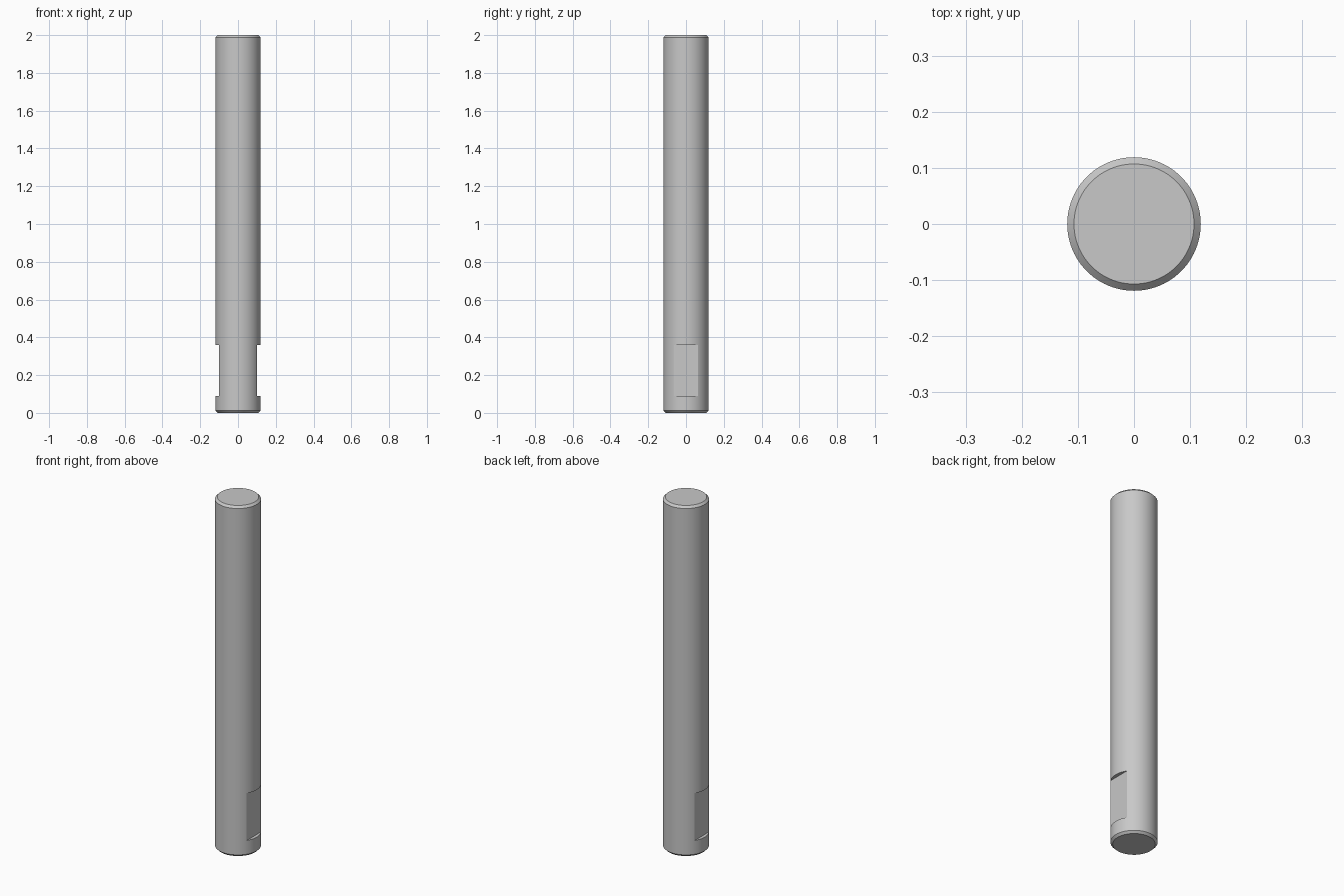
import bpy
import bmesh
import math

RADIUS, HEIGHT, CHAMFER = 0.119, 2.0, 0.012
FLAT_X, FLAT_LOW, FLAT_HIGH = 0.1, 0.09, 0.36

default = bpy.data.objects.get("Cube")
if default:
    bpy.data.objects.remove(default, do_unlink=True)

# Single steel grey
steel = bpy.data.materials.new("steel_grey")
steel.use_nodes = True
colour = (0.58, 0.58, 0.58, 1)
steel.diffuse_color = colour
steel.node_tree.nodes["Principled BSDF"].inputs["Base Color"].default_value = colour

# Round rod with chamfered ends
bm = bmesh.new()
bmesh.ops.create_cone(bm, cap_ends=True, segments=96, radius1=RADIUS,
                      radius2=RADIUS, depth=HEIGHT)
bmesh.ops.translate(bm, verts=bm.verts, vec=(0, 0, HEIGHT / 2))
rims = [e for e in bm.edges if abs(e.verts[0].co.z - e.verts[1].co.z) < 0.001]
bmesh.ops.bevel(bm, geom=rims, offset=CHAMFER, segments=1, affect='EDGES')
mesh = bpy.data.meshes.new("rod")
bm.to_mesh(mesh)
bm.free()
rod = bpy.data.objects.new("rod", mesh)
bpy.context.collection.objects.link(rod)
mesh.materials.append(steel)
bpy.ops.object.select_all(action='DESELECT')
bpy.context.view_layer.objects.active = rod
rod.select_set(True)


# Wrench flats milled into both sides near the foot
def mill_flat(side):
    depth = 0.1
    bpy.ops.mesh.primitive_cube_add(
        size=1, location=(side * (FLAT_X + depth / 2), 0, (FLAT_LOW + FLAT_HIGH) / 2))
    cutter = bpy.context.object
    cutter.name = "flat_cutter"
    cutter.scale = (depth, 4 * RADIUS, FLAT_HIGH - FLAT_LOW)
    cutter.hide_render = True
    cutter.data.materials.append(steel)
    cut = rod.modifiers.new("wrench_flat", 'BOOLEAN')
    cut.operation = 'DIFFERENCE'
    cut.solver = 'EXACT'
    cut.object = cutter
    cutter.select_set(False)
    bpy.context.view_layer.objects.active = rod
    rod.select_set(True)
    bpy.ops.object.modifier_apply(modifier=cut.name)
    bpy.data.objects.remove(cutter, do_unlink=True)


for side in (-1, 1):
    mill_flat(side)

# Smooth barrel, crisp chamfers and flats
bpy.ops.object.shade_smooth_by_angle(angle=math.radians(25))
